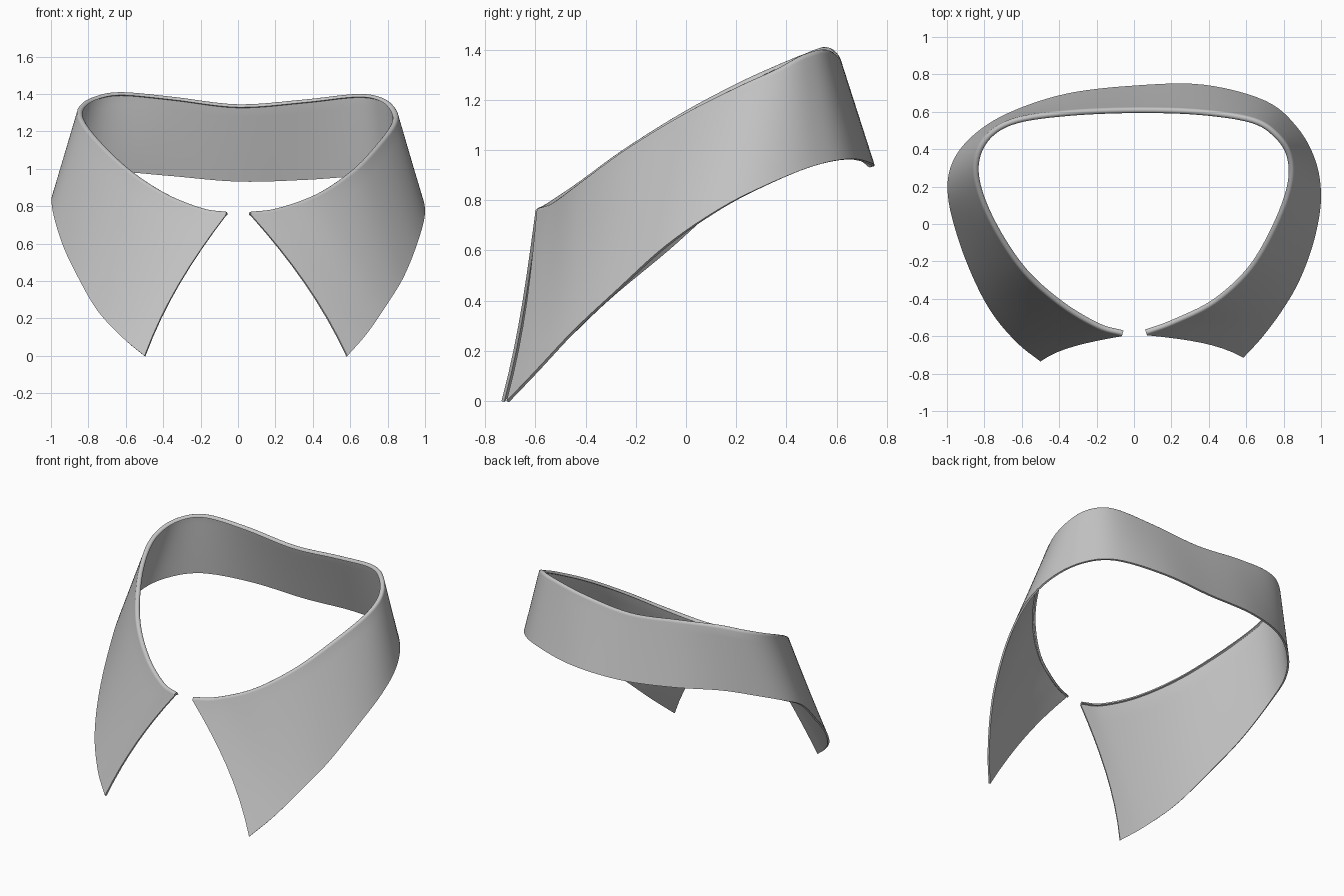
import bpy
import bmesh
import math
from mathutils import Vector

cube = bpy.data.objects.get("Cube")
if cube:
    bpy.data.objects.remove(cube, do_unlink=True)

SPAN_STEPS = 6      # smooth steps between neighbouring stations
FALL_ROWS = 8       # rows from the lower edge to the neck fold
FOLD_ROWS = 6       # rows around the rolled neck fold
FOLD_RADIUS = 0.016
CLOTH = 0.012

# Stations from the right front, round the back, to the left front:
# neck fold x, y, z, then lower edge x, y, z
STATIONS = [
    (-.065, -.6, .77, -.5, -.735, 0),
    (-.2, -.56, .79, -.62, -.64, .1),
    (-.4, -.44, .87, -.75, -.49, .24),
    (-.6, -.26, 1, -.85, -.31, .41),
    (-.76, -.02, 1.15, -.94, -.08, .6),
    (-.85, .2, 1.265, -.995, .15, .8),
    (-.855, .36, 1.335, -.975, .32, .89),
    (-.78, .49, 1.385, -.87, .465, .95),
    (-.63, .57, 1.41, -.68, .59, .985),
    (-.35, .61, 1.385, -.37, .695, .965),
    (0, .625, 1.345, 0, .74, .935),
    (.35, .615, 1.37, .37, .745, .945),
    (.64, .57, 1.4, .7, .66, .965),
    (.78, .48, 1.38, .87, .52, .94),
    (.85, .36, 1.32, .97, .34, .87),
    (.85, .2, 1.25, 1, .14, .77),
    (.77, -.02, 1.14, .965, -.08, .62),
    (.635, -.25, 1, .89, -.29, .43),
    (.44, -.43, .87, .8, -.45, .28),
    (.22, -.54, .79, .69, -.6, .12),
    (.07, -.595, .77, .585, -.715, 0),
]
NECK = [Vector(s[:3]) for s in STATIONS]
HEM = [Vector(s[3:]) for s in STATIONS]
LAST = len(STATIONS) - 1


def spline(points, u):
    """Smooth curve through the points; u counts stations."""
    u = min(max(u, 0), LAST)
    i = min(int(u), LAST - 1)
    t = u - i
    b, c = points[i], points[i + 1]
    a = points[i - 1] if i > 0 else 2 * b - c
    d = points[i + 2] if i + 2 <= LAST else 2 * c - b
    return b + 0.5 * t * ((c - a) + t * ((2 * a - 5 * b + 4 * c - d)
                                         + t * (3 * (b - c) + d - a)))


def section(u):
    """One cross-section: the outer fall, then the fold rolled inward."""
    along = spline(NECK, u + 0.05) - spline(NECK, u - 0.05)
    inward = Vector((along.y, -along.x, 0)).normalized()
    drop = Vector((0, 0, FOLD_RADIUS))
    side = 1 - 2 * u / LAST
    points = []
    for j in range(FALL_ROWS + 1):
        t = j / FALL_ROWS
        # the front edges bow away from the opening
        v = u + t * (1 - t) * math.copysign(abs(side) ** 8, side)
        points.append(spline(HEM, v).lerp(spline(NECK, v) - drop, t))
    base = points[-1].copy()
    for j in range(1, FOLD_ROWS + 1):
        a = math.pi * j / FOLD_ROWS
        points.append(base + inward * FOLD_RADIUS * (1 - math.cos(a))
                      + drop * math.sin(a))
    return points


# Cloth sheet lofted through the sections
bm = bmesh.new()
count = LAST * SPAN_STEPS
grid = [[bm.verts.new(p) for p in section(i / SPAN_STEPS)]
        for i in range(count + 1)]
for left, right in zip(grid, grid[1:]):
    for j in range(len(left) - 1):
        bm.faces.new((left[j], left[j + 1], right[j + 1], right[j]))
mesh = bpy.data.meshes.new("shirt_collar")
bm.to_mesh(mesh)
bm.free()
collar = bpy.data.objects.new("shirt_collar", mesh)
bpy.context.collection.objects.link(collar)

# Plain grey cloth
cloth = bpy.data.materials.new("grey_cloth")
cloth.use_nodes = True
grey = (0.55, 0.55, 0.55, 1)
cloth.diffuse_color = grey
cloth.node_tree.nodes["Principled BSDF"].inputs["Base Color"].default_value = grey
mesh.materials.append(cloth)

# Cloth thickness on the inside, crisp rims
thick = collar.modifiers.new("thickness", "SOLIDIFY")
thick.thickness = CLOTH
thick.offset = -1
bpy.ops.object.select_all(action="DESELECT")
collar.select_set(True)
bpy.context.view_layer.objects.active = collar
bpy.ops.object.modifier_apply(modifier=thick.name)
bpy.ops.object.shade_smooth_by_angle(angle=math.radians(40))
